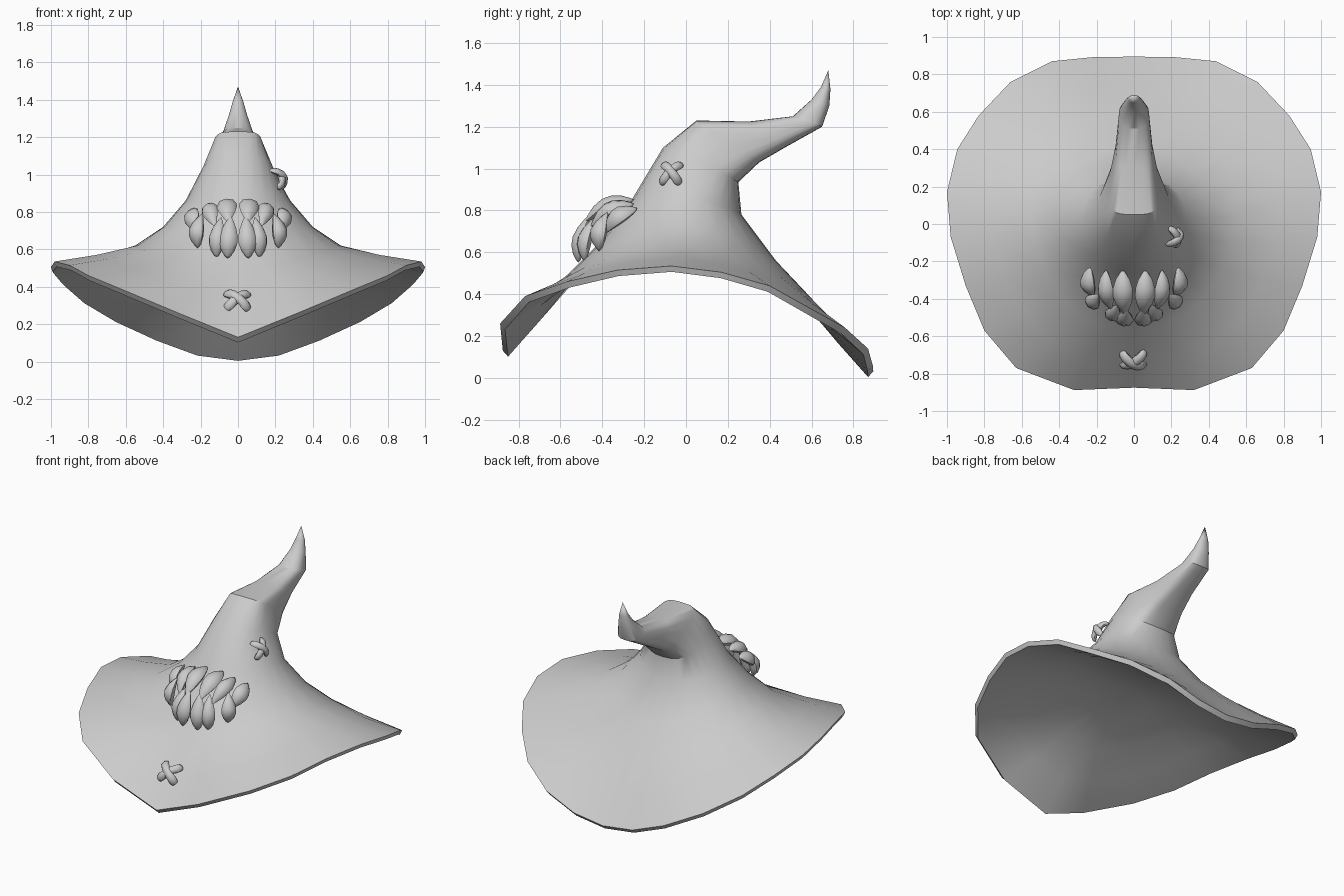
import bpy, bmesh
from math import sin, cos, pi
from mathutils import Vector as V

if "Cube" in bpy.data.objects:
    bpy.data.objects.remove(bpy.data.objects["Cube"])

N = 24


def finish(name, bm, angle):
    bmesh.ops.recalc_face_normals(bm, faces=bm.faces)
    me = bpy.data.meshes.new(name)
    bm.to_mesh(me)
    bm.free()
    ob = bpy.data.objects.new(name, me)
    bpy.context.collection.objects.link(ob)
    bpy.ops.object.select_all(action='DESELECT')
    ob.select_set(True)
    bpy.context.view_layer.objects.active = ob
    bpy.ops.object.shade_smooth_by_angle(angle=angle)
    return ob


def loft(bm, rings):
    n = len(rings[0])
    for a, b in zip(rings, rings[1:]):
        for i in range(n):
            j = (i + 1) % n
            bm.faces.new((a[i], a[j], b[j], b[i]))


def fan(bm, ring, tip):
    for i in range(len(ring)):
        bm.faces.new((ring[i], ring[(i + 1) % len(ring)], tip))


def power(v, p):
    return (1 if v >= 0 else -1) * abs(v) ** p if abs(v) > 1e-6 else 0


def hat_ring(front, back, side, p):
    # closed ring through a front point, a back point and two mirrored side points
    pts = []
    for i in range(N):
        t = 2 * pi * i / N
        c, s = power(cos(t), p), power(sin(t), p)
        yz = [sd + (f - b) / 2 * c + ((f + b) / 2 - sd) * c * c
              for f, b, sd in zip(front, back, side[1:])]
        pts.append(V((side[0] * s, *yz)))
    return pts


# Hat: drooping brim edge (half, front to back), then rings up the bent cone
half = [(0, -.875, .13), (.32, -.888, .26), (.63, -.77, .39), (.8, -.57, .46),
        (.9, -.33, .515), (.98, -.07, .535), (1, .17, .505), (.945, .4, .44),
        (.83, .58, .34), (.66, .76, .24), (.44, .87, .14), (.22, .892, .06),
        (0, .895, .032)]
rim = [V(p) for p in half] + [V((-x, y, z)) for x, y, z in half[-2:0:-1]]
sections = [
    ((-.57, .49), (.60, .38), (.55, .05, .62), 1),
    ((-.40, .66), (.43, .56), (.40, .03, .72), 1),
    ((-.26, .85), (.265, .78), (.28, .03, .86), 1),
    ((-.11, 1.10), (.25, .935), (.19, .09, 1.02), .85),
    ((.05, 1.23), (.35, 1.03), (.13, .20, 1.13), .5),
    ((.30, 1.225), (.48, 1.105), (.1, .38, 1.165), .6),
    ((.51, 1.25), (.65, 1.20), (.08, .59, 1.225), .75),
    ((.60, 1.33), (.685, 1.30), (.05, .645, 1.315), 1),
    ((.645, 1.39), (.69, 1.38), (.03, .67, 1.385), 1)]
outer = [hat_ring(*s) for s in sections]
middle = [a.lerp(b, .5) - V((0, 0, .008)) for a, b in zip(rim, outer[0])]
outer = [rim, middle] + outer


def inward(p):
    # cloth thickness, measured below the outer surface
    d = V((p.x, p.y)).length
    return p - V((.01 * p.x / d, .025 * p.y / d, .028))


# Underside: follows the brim, then closes as a shallow dome
inner = [[inward(p) for p in r] for r in outer[:3]]
dome = [V((p.x * .5, p.y * .5, p.z * .3 + .6 * .7)) for p in inner[-1]]
bm = bmesh.new()
rings = [[bm.verts.new(p) for p in r] for r in [dome] + inner[::-1] + outer]
loft(bm, rings)
fan(bm, rings[0], bm.verts.new((0, 0, .6)))
fan(bm, rings[-1], bm.verts.new((0, .68, 1.47)))
finish("hat", bm, .6)

LEAF = [(.04, .3), (.16, .68), (.34, .97), (.52, 1), (.72, .75), (.9, .35)]
BAR = [(.0, .6), (.06, .9), (.15, 1), (.35, 1), (.65, 1), (.85, 1), (.94, .9), (1, .6)]


def sausage(name, a, b, bow, wide, thick, profile, sides=8):
    # tapered body swept from a to b, bulging along bow
    a, b, bow = V(a), V(b), V(bow)
    axis = (b - a).normalized()
    u = axis.cross(bow).normalized()
    w = u.cross(axis)
    bm = bmesh.new()
    rings = []
    for t, r in profile:
        c = a.lerp(b, t) + bow * 4 * t * (1 - t)
        rings.append([bm.verts.new(c + u * (wide * r * cos(2 * pi * k / sides))
                                   + w * (thick * r * sin(2 * pi * k / sides)))
                      for k in range(sides)])
    loft(bm, rings)
    fan(bm, rings[0], bm.verts.new(a - axis * .004))
    fan(bm, rings[-1], bm.verts.new(b + axis * .004))
    finish(name, bm, .9)


# Two rows of leaves on the front, mirrored left and right
leaves = [
    ((.06, -.25, .85), (.05, -.485, .74), (.004, -.015, .03), .054, .036),
    ((.15, -.25, .83), (.12, -.455, .72), (.015, -.018, .028), .045, .034),
    ((.235, -.235, .81), (.21, -.385, .69), (.025, -.02, .02), .048, .032),
    ((.055, -.515, .555), (.04, -.46, .78), (.003, -.02, -.005), .05, .036),
    ((.115, -.485, .56), (.09, -.43, .77), (.01, -.025, 0), .045, .034),
    ((.215, -.415, .61), (.19, -.375, .79), (.02, -.022, 0), .046, .034)]
for sx, label in ((1, "right"), (-1, "left")):
    for i, (a, b, bow, w, t) in enumerate(leaves):
        m = [(sx * p[0], p[1], p[2]) for p in (a, b, bow)]
        sausage(f"leaf_{label}_{i + 1}", *m, w, t, LEAF)


# Crossed stitches on the brim and on the side of the cone
def cross(name, centre, t1, t2, r):
    c, t1, t2 = V(centre), V(t1), V(t2)
    n = t1.cross(t2).normalized()
    for k, lift in ((1, .03), (-1, .04)):
        d = t1 + t2 * k
        sausage(f"{name}_{k + 2}", c - d, c + d, n * lift, r, r * .9, BAR)


cross("brim_stitch", (-.005, -.72, .32), (.064, 0, 0), (0, .035, .045), .027)
cross("side_stitch", (.208, -.07, .975), (.008, .045, 0), (-.022, .005, .048), .022)
